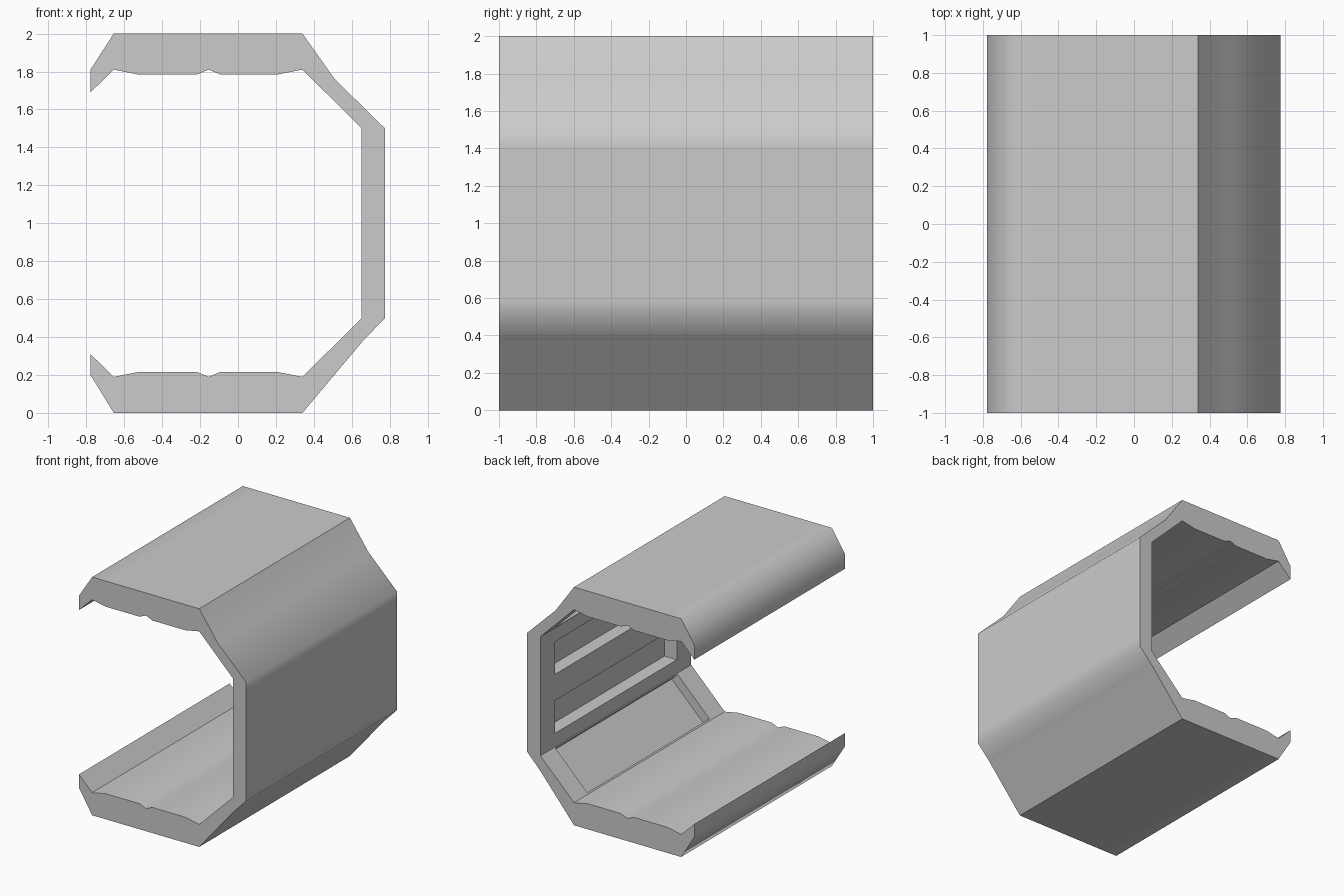
import bpy, bmesh, math

if "Cube" in bpy.data.objects:
    bpy.data.objects.remove(bpy.data.objects["Cube"])

HALF_LEN = 1.0
REC = 0.81      # half length of the recessed panels
XO, XI = 0.775, 0.652   # outer / inner face of the side wall


def prism(name, pts, half):
    """Extrude an (x, z) outline along y."""
    bm = bmesh.new()
    face = bm.faces.new([bm.verts.new((x, -half, z)) for x, z in pts])
    ext = bmesh.ops.extrude_face_region(bm, geom=[face])
    new = [v for v in ext["geom"] if isinstance(v, bmesh.types.BMVert)]
    bmesh.ops.translate(bm, verts=new, vec=(0, 2 * half, 0))
    bmesh.ops.recalc_face_normals(bm, faces=bm.faces)
    me = bpy.data.meshes.new(name)
    bm.to_mesh(me)
    bm.free()
    ob = bpy.data.objects.new(name, me)
    bpy.context.collection.objects.link(ob)
    return ob


def flip(pts):
    return [(x, 2 - z) for x, z in reversed(pts)]


# C-shaped section: outer skin, then the grooved inner lining
outer_top = [(-0.778, 1.69), (-0.778, 1.81), (-0.655, 2.0), (-0.54, 2.0),
             (0.34, 2.0), (0.51, 1.76), (XO, 1.5), (XO, 1.4)]
outer_low = [(XO, 0.6), (XO, 0.5), (0.655, 0.375), (0.34, 0.0),
             (-0.54, 0.0), (-0.655, 0.0), (-0.778, 0.2), (-0.778, 0.31)]
inner_low = [(-0.655, 0.19), (-0.53, 0.215), (-0.215, 0.215), (-0.155, 0.19),
             (-0.095, 0.215), (0.21, 0.215), (0.34, 0.19), (XI, 0.5)]
shell = prism("corridor_shell", outer_top + outer_low + inner_low + flip(inner_low), HALF_LEN)

# Recesses on the inside: two wall windows and the two sloped panels
window = [(0.6, 0.615), (XO - 0.008, 0.615), (XO - 0.008, 0.89), (0.6, 0.89)]
d, up = 0.053, 0.03
a, b = (XI - 0.006, 0.494), (0.35, 0.2)
slope = [(a[0] - up, a[1] + up), (a[0] + d, a[1] - d),
         (b[0] + d, b[1] - d), (b[0] - up, b[1] + up)]

bpy.context.view_layer.objects.active = shell
shell.select_set(True)
for name, pts in (("window_cutter", window), ("slope_cutter", slope)):
    for outline in (pts, flip(pts)):
        cutter = prism(name, outline, REC)
        cutter.hide_render = True
        mod = shell.modifiers.new("recess", 'BOOLEAN')
        mod.operation = 'DIFFERENCE'
        mod.solver = 'EXACT'
        mod.object = cutter
        bpy.ops.object.modifier_apply(modifier=mod.name)
        bpy.data.objects.remove(cutter, do_unlink=True)

# Soft outer bends, crisp inner wall corners
bpy.ops.object.shade_smooth_by_angle(angle=math.radians(48))
me = shell.data
for e in me.edges:
    p, q = (me.vertices[i].co for i in e.vertices)
    if abs(p.x - q.x) + abs(p.z - q.z) > 1e-4:
        continue
    if abs(p.x - XI) < 0.01:
        e.use_edge_sharp = True
    elif abs(p.x + 0.655) < 0.01 and abs(p.z - 1) > 0.95:
        e.use_edge_sharp = False
